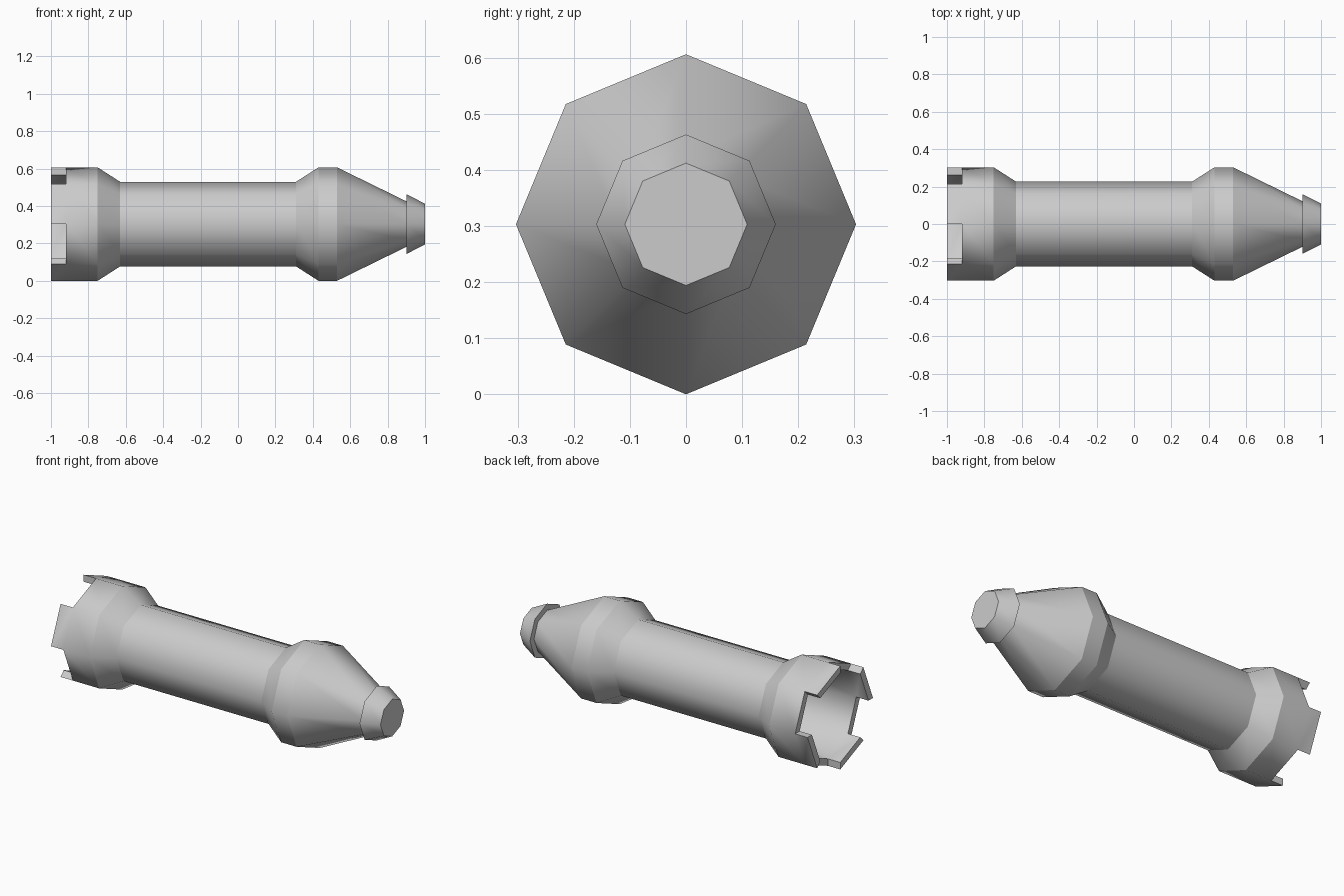
import bpy, bmesh
from math import cos, sin, pi, radians

if "Cube" in bpy.data.objects:
    bpy.data.objects.remove(bpy.data.objects["Cube"])

SIDES = 8
AXIS_Z = 0.303


def ring(bm, x, r):
    return [bm.verts.new((x, r * cos(2 * pi * k / SIDES), AXIS_Z + r * sin(2 * pi * k / SIDES)))
            for k in range(SIDES)]


def lathe(bm, profile, cap_start=False, cap_end=False):
    """Eight-sided lathe about the x axis; returns one list of quads per band."""
    rings = [ring(bm, x, r) for x, r in profile]
    bands = []
    for a, b in zip(rings, rings[1:]):
        bands.append([bm.faces.new((a[k], a[(k + 1) % SIDES], b[(k + 1) % SIDES], b[k]))
                      for k in range(SIDES)])
    if cap_start:
        bm.faces.new(rings[0])
    if cap_end:
        bm.faces.new(rings[-1])
    return bands


def finish(bm, name, flip_check=True):
    # Round shading around the axis, crisp breaks between the bands
    bm.normal_update()
    for f in bm.faces:
        f.smooth = True
    for e in bm.edges:
        if len(e.link_faces) != 2:
            continue
        angle = e.calc_face_angle()
        around = abs(e.verts[0].co.x - e.verts[1].co.x) < 1e-4
        e.smooth = angle < radians(15 if around else 50)
    mesh = bpy.data.meshes.new(name)
    bm.to_mesh(mesh)
    bm.free()
    obj = bpy.data.objects.new(name, mesh)
    bpy.context.collection.objects.link(obj)
    return obj


# Hull: hollow tail socket, rim, flared tail, tube, shoulder and nose cone
bm = bmesh.new()
bands = lathe(bm, [(-0.62, 0.20), (-0.92, 0.262), (-0.92, 0.303), (-0.75, 0.303),
                   (-0.63, 0.226), (0.31, 0.226), (0.43, 0.303), (0.53, 0.303),
                   (0.90, 0.122)], cap_start=True)

# Castle teeth: every other rim segment is pulled back to the tail end
teeth = bmesh.ops.extrude_discrete_faces(bm, faces=bands[1][1::2])["faces"]
for f in teeth:
    for v in f.verts:
        v.co.x = -1.0
bmesh.ops.recalc_face_normals(bm, faces=bm.faces)
if max(bm.faces, key=lambda f: f.calc_center_median().z).normal.z < 0:
    bmesh.ops.reverse_faces(bm, faces=bm.faces)
finish(bm, "hull")

# Nose tip: flared collar with a flat end
bm = bmesh.new()
lathe(bm, [(0.90, 0.122), (0.90, 0.16), (1.0, 0.109)], cap_end=True)
bmesh.ops.recalc_face_normals(bm, faces=bm.faces)
if max(bm.faces, key=lambda f: f.calc_center_median().x).normal.x < 0:
    bmesh.ops.reverse_faces(bm, faces=bm.faces)
finish(bm, "nose_tip")
